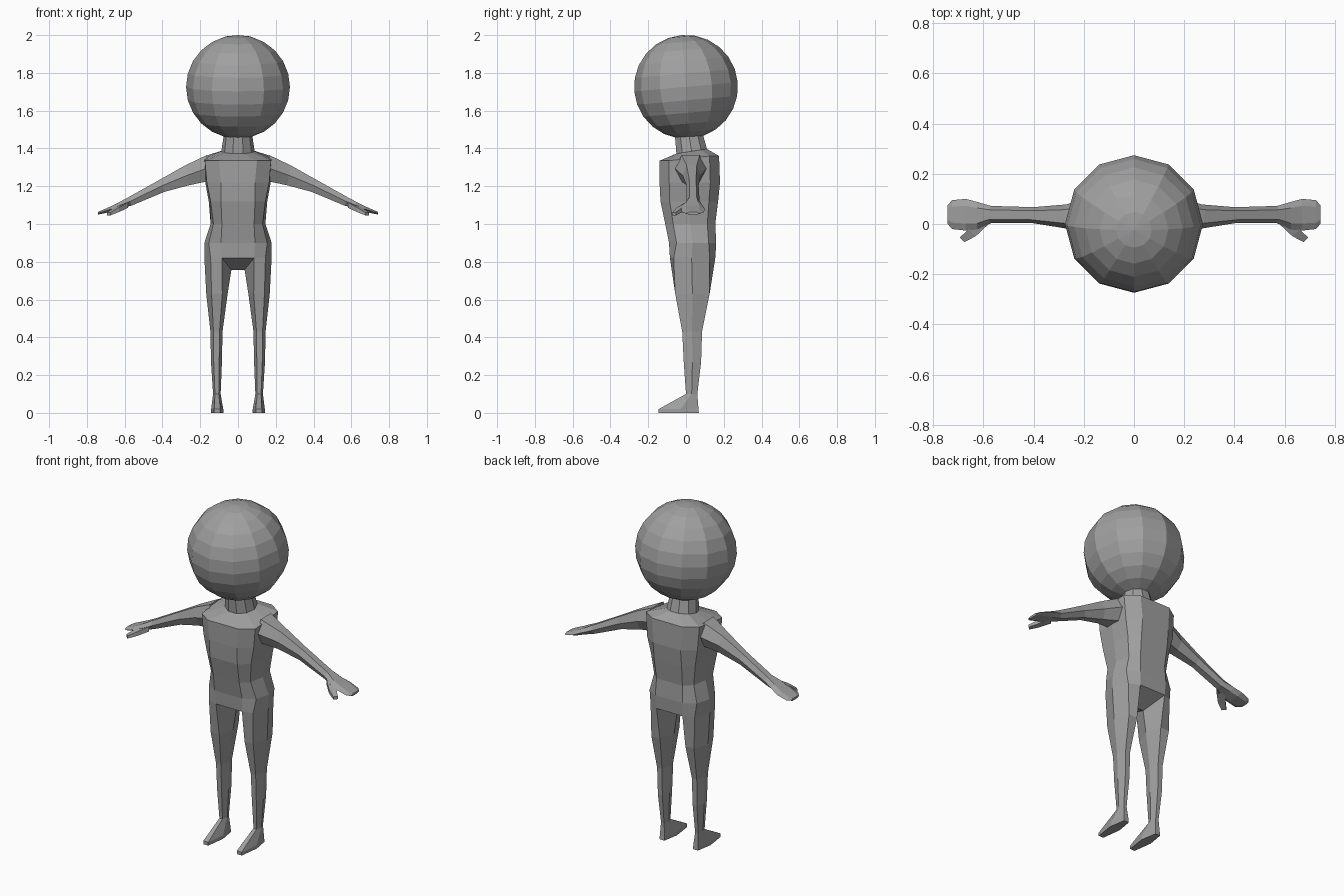
import bpy, bmesh, math
from mathutils import Matrix

if "Cube" in bpy.data.objects:
    bpy.data.objects.remove(bpy.data.objects["Cube"])

grey = bpy.data.materials.new("plain grey")
grey.diffuse_color = (0.35, 0.35, 0.35, 1)
grey.use_nodes = True
grey.node_tree.nodes["Principled BSDF"].inputs["Base Color"].default_value = grey.diffuse_color


def finish(name, bm):
    """Turn a bmesh into a flat-shaded object."""
    bmesh.ops.remove_doubles(bm, verts=bm.verts, dist=0.0005)
    bmesh.ops.recalc_face_normals(bm, faces=bm.faces)
    mesh = bpy.data.meshes.new(name)
    bm.to_mesh(mesh)
    bm.free()
    mesh.materials.append(grey)
    ob = bpy.data.objects.new(name, mesh)
    bpy.context.collection.objects.link(ob)
    return ob


def loft(bm, rings, cap_end=False):
    """Skin a list of equal-length closed rings."""
    vs = [[bm.verts.new(p) for p in r] for r in rings]
    n = len(vs[0])
    for a, b in zip(vs, vs[1:]):
        for i in range(n):
            j = (i + 1) % n
            bm.faces.new((a[i], a[j], b[j], b[i]))
    if cap_end:
        bm.faces.new(vs[-1])


def mirror(bm):
    """Add a copy of everything on the other side of x = 0."""
    geo = bmesh.ops.duplicate(bm, geom=bm.verts[:] + bm.edges[:] + bm.faces[:])["geom"]
    vs = [g for g in geo if isinstance(g, bmesh.types.BMVert)]
    bmesh.ops.scale(bm, vec=(-1, 1, 1), verts=vs)


# Body: half sections run front, front corner, side, back corner, back
def body_ring(half):
    return half + [(-x, y, z) for x, y, z in reversed(half)]


def torso_half(xf, xc, xs, yf, yb, zf, zb):
    m, d = (yf + yb) / 2, yb - yf
    zm = (zf + zb) / 2
    return [(xf, yf, zf), (xc, yf + 0.16 * d, zf), (xs, m, zm),
            (xc, yb - 0.16 * d, zb), (xf, yb, zb)]


hip = [(0.085, -0.085, 0.82), (0.145, -0.065, 0.82), (0.178, 0.03, 0.82),
       (0.145, 0.125, 0.82), (0.085, 0.155, 0.82)]
crotch = (0.035, 0.035, 0.757)


def neck_half(r, yc, ry, z, slope):
    angs = [math.radians(a) for a in (-72, -36, 0, 36, 72)]
    return [(r * math.cos(a), yc + ry * math.sin(a), z + slope * math.sin(a)) for a in angs]


halves = [
    hip,
    torso_half(0.09, 0.155, 0.178, -0.09, 0.16, 0.90, 0.90),
    torso_half(0.085, 0.13, 0.145, -0.11, 0.155, 1.00, 1.00),
    torso_half(0.09, 0.145, 0.155, -0.135, 0.17, 1.12, 1.12),
    torso_half(0.09, 0.165, 0.173, -0.14, 0.18, 1.22, 1.22),
    torso_half(0.10, 0.175, 0.178, -0.14, 0.175, 1.335, 1.36),
    neck_half(0.088, 0.03, 0.085, 1.385, 0.013),
    neck_half(0.075, 0.015, 0.078, 1.475, 0.0),
]
bm = bmesh.new()
loft(bm, [body_ring(h) for h in halves])

# Crotch wedge between the legs
flip = lambda p: (-p[0], p[1], p[2])
for edge in (hip[0], hip[4]):
    bm.faces.new([bm.verts.new(p) for p in (edge, flip(edge), flip(crotch), crotch)])
finish("body", bm)


# Legs and feet: rings share the hip edge at the top
def leg_ring(xi, xo, yf, yb, z, mid=0.5):
    w = xo - xi
    m = yf + (yb - yf) * mid
    return [(xi + 0.25 * w, yf, z), (xo - 0.25 * w, yf, z), (xo, m, z),
            (xo - 0.25 * w, yb, z), (xi + 0.25 * w, yb, z), (xi, m, z)]


bm = bmesh.new()
loft(bm, [
    hip + [crotch],
    leg_ring(0.055, 0.168, -0.057, 0.125, 0.63),
    leg_ring(0.082, 0.146, -0.02, 0.085, 0.43),
    leg_ring(0.085, 0.143, -0.012, 0.08, 0.27),
    leg_ring(0.092, 0.132, 0.0, 0.06, 0.10),
    leg_ring(0.078, 0.142, -0.145, 0.066, 0.02, 0.55),
    leg_ring(0.078, 0.142, -0.145, 0.068, 0.0, 0.55),
], cap_end=True)
mirror(bm)
finish("legs", bm)


# Arms and hands: flattened six-sided rings along x
def arm_ring(x, yf, yb, zb, zt, lean=0.0):
    m, d = (zb + zt) / 2, 0.22 * (yb - yf)
    return [(x, yf, m), (x + lean, yf + d, zt), (x + lean, yb - d, zt),
            (x, yb, m), (x - lean, yb - d, zb), (x - lean, yf + d, zb)]


bm = bmesh.new()
loft(bm, [
    arm_ring(0.165, -0.06, 0.11, 1.225, 1.365),
    arm_ring(0.27, -0.018, 0.078, 1.205, 1.31, 0.01),
    arm_ring(0.40, 0.003, 0.067, 1.17, 1.237, 0.01),
    arm_ring(0.57, 0.003, 0.072, 1.098, 1.143, 0.008),
    arm_ring(0.625, -0.022, 0.088, 1.08, 1.118),
    arm_ring(0.67, -0.026, 0.10, 1.065, 1.095),
    arm_ring(0.725, -0.02, 0.095, 1.053, 1.071),
    arm_ring(0.742, 0.0, 0.075, 1.05, 1.063),
], cap_end=True)


# Thumbs
def thumb_ring(x, y, z, w, h):
    return [(x - w, y - w, z - h), (x + w, y + w, z - h),
            (x + w, y + w, z + h), (x - w, y - w, z + h)]


loft(bm, [thumb_ring(0.60, 0.015, 1.10, 0.018, 0.014),
          thumb_ring(0.645, -0.035, 1.075, 0.014, 0.012),
          thumb_ring(0.685, -0.063, 1.053, 0.009, 0.008)], cap_end=True)
mirror(bm)
finish("arms", bm)

# Head: twelve-sided ball, tipped slightly forward
bm = bmesh.new()
bmesh.ops.create_uvsphere(bm, u_segments=12, v_segments=12, radius=0.275,
                          matrix=Matrix.Translation((0, 0, 1.726))
                          @ Matrix.Rotation(math.radians(5), 4, "X"))
finish("head", bm)
